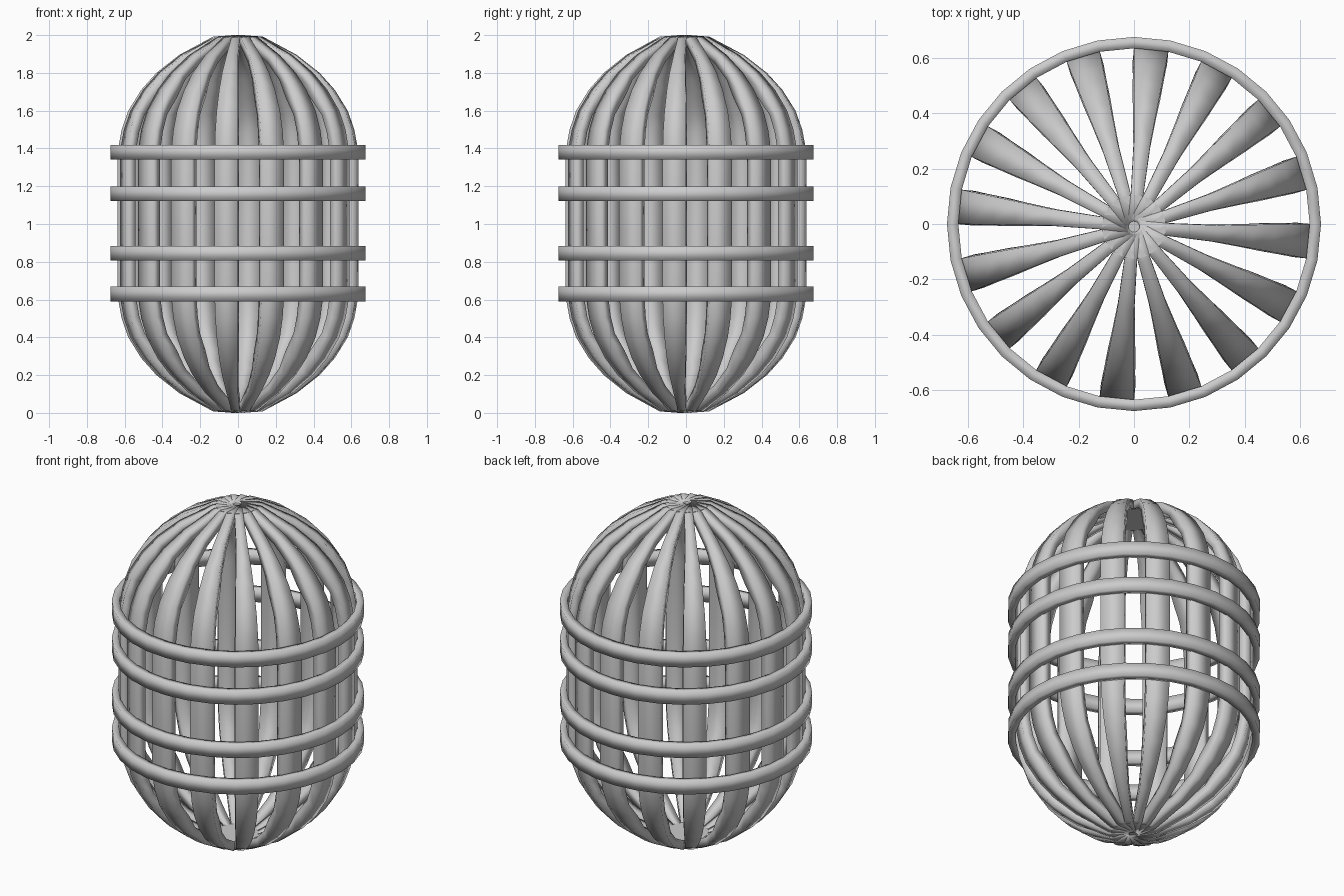
import bpy, bmesh, math
from mathutils import Vector

if "Cube" in bpy.data.objects:
    bpy.data.objects.remove(bpy.data.objects["Cube"])

COUNT = 16
HALF_ANGLE = math.radians(5.625)


def make_object(name, bm):
    bmesh.ops.recalc_face_normals(bm, faces=bm.faces)
    for f in bm.faces:
        f.smooth = True
    mesh = bpy.data.meshes.new(name)
    bm.to_mesh(mesh)
    bm.free()
    ob = bpy.data.objects.new(name, mesh)
    bpy.context.collection.objects.link(ob)
    return ob


# Outer profile of the upper half (radius, z), mirrored for the lower half
upper = [(0.635, 1.0), (0.635, 1.38), (0.613, 1.5), (0.578, 1.6), (0.51, 1.71),
         (0.43, 1.8), (0.31, 1.895), (0.13, 1.992), (0.02, 2.0)]
profile = [(r, 2 - z) for r, z in reversed(upper[1:])] + upper


def slat(index):
    ang = -HALF_ANGLE + index * 2 * math.pi / COUNT
    out = Vector((math.cos(ang), math.sin(ang), 0))
    side = Vector((-math.sin(ang), math.cos(ang), 0))
    bm = bmesh.new()
    rows = []
    for i, (r, z) in enumerate(profile):
        a = Vector(profile[max(i - 1, 0)])
        b = Vector(profile[min(i + 1, len(profile) - 1)])
        t = (b - a).normalized()
        thick = 0.065 if abs(abs(z - 1) - 0.71) < 0.01 else 0.05
        ri, zi = max(r - t.y * thick, 0.012), z + t.x * thick
        h = max(0.023, r * math.tan(HALF_ANGLE))
        shift = Vector((0, -0.01 * (1 - r / 0.635), 0))
        # slight roll near the poles makes the ridged hub
        roll = 0.006 if r < 0.2 else 0
        s = 1 if z > 1 else -1
        row = []
        for rr, zz, w in ((r, z, h), (r, z - s * roll, -h), (ri, zi, -h), (ri, zi, h)):
            row.append(bm.verts.new(out * rr + side * w + shift + Vector((0, 0, zz))))
        rows.append(row)
    for p, q in zip(rows, rows[1:]):
        for k in range(4):
            bm.faces.new((p[k], p[(k + 1) % 4], q[(k + 1) % 4], q[k]))
    bm.faces.new(rows[0])
    bm.faces.new(rows[-1])
    make_object("slat_%02d" % (index + 1), bm)


def ring(name, z, r0=0.634, r1=0.675, h=0.039, sides=32):
    bm = bmesh.new()
    section = ((r0, z - h), (r1, z - h), (r1, z + h), (r0, z + h))
    rows = []
    for i in range(sides):
        a = 2 * math.pi * i / sides
        rows.append([bm.verts.new((r * math.cos(a), r * math.sin(a), zz)) for r, zz in section])
    for i in range(sides):
        p, q = rows[i], rows[(i + 1) % sides]
        for k in range(4):
            bm.faces.new((p[k], p[(k + 1) % 4], q[(k + 1) % 4], q[k]))
    make_object(name, bm)


# Vertical slats of the cage
for i in range(COUNT):
    slat(i)

# Horizontal hoops
for i, z in enumerate((0.63, 0.845, 1.16, 1.38)):
    ring("hoop_%d" % (i + 1), z)

# Hubs that close the poles where the slats meet
for name, z in (("bottom_hub", 0.032), ("top_hub", 1.968)):
    bm = bmesh.new()
    bmesh.ops.create_cone(bm, cap_ends=True, segments=32, radius1=0.115, radius2=0.115, depth=0.048)
    bmesh.ops.translate(bm, vec=(0, -0.01, z), verts=bm.verts)
    ob = make_object(name, bm)
    bpy.context.view_layer.objects.active = ob
    ob.select_set(True)
    bpy.ops.object.shade_smooth_by_angle()
    ob.select_set(False)
